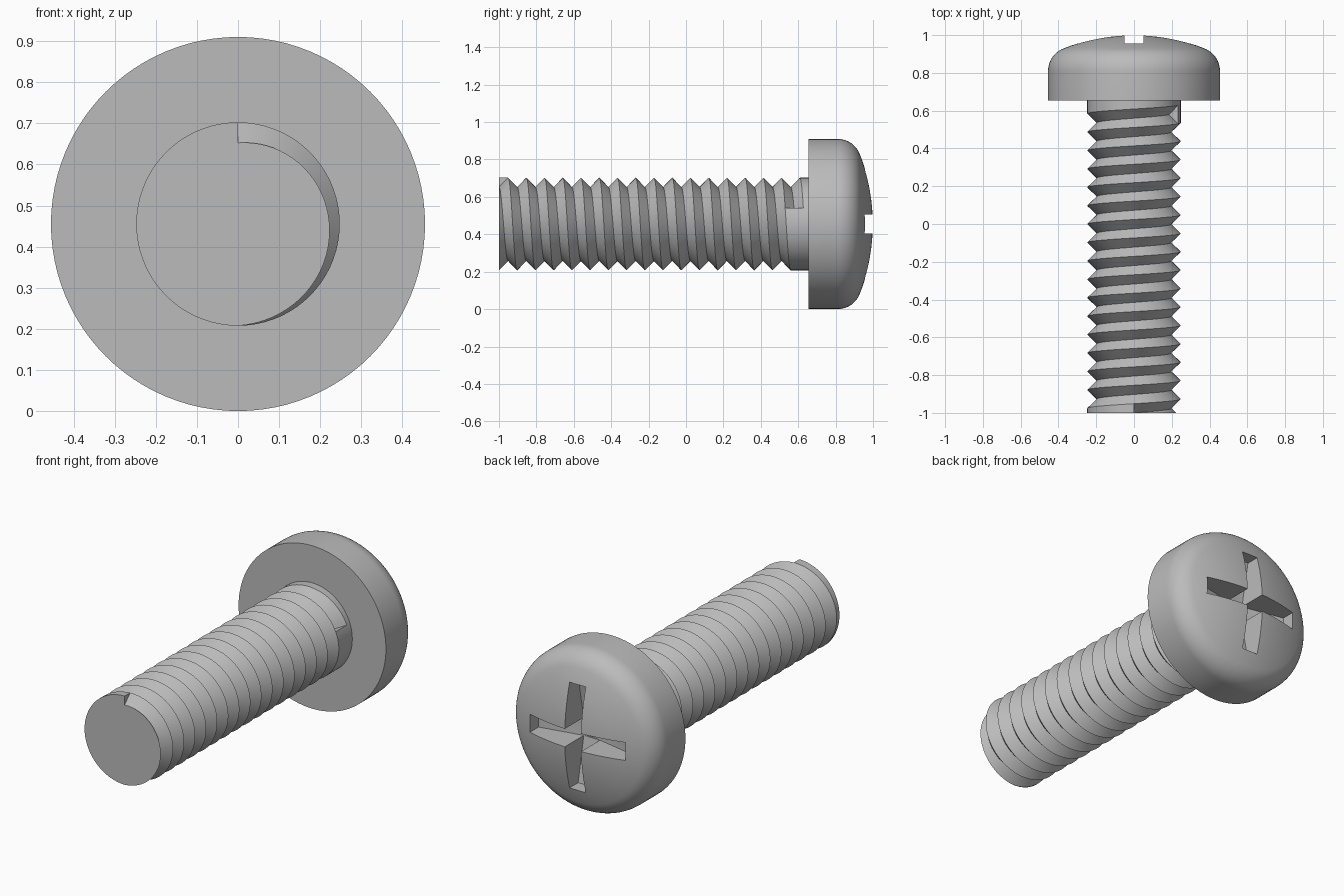
import bpy, bmesh
from math import sin, cos, pi, radians
from mathutils import Vector

if "Cube" in bpy.data.objects:
    bpy.data.objects.remove(bpy.data.objects["Cube"], do_unlink=True)

AXIS_Z = 0.455        # height of the screw axis
CREST, DEPTH = 0.2475, 0.05
PITCH = 0.0975
SEG = 72              # steps per thread turn
STEPS = 16 * SEG + 14 # the groove stops a fifth of a turn after 16 turns
TIP, SHAFT_END = -1.0, 0.68
HEAD_R, HEAD_BASE, FILLET = 0.455, 0.655, 0.128

steel = bpy.data.materials.new("grey steel")
steel.use_nodes = True
steel.diffuse_color = (0.5, 0.5, 0.5, 1)
steel.node_tree.nodes["Principled BSDF"].inputs["Base Color"].default_value = (0.5, 0.5, 0.5, 1)


def finish(bm, name):
    bmesh.ops.remove_doubles(bm, verts=bm.verts, dist=1e-5)
    bmesh.ops.recalc_face_normals(bm, faces=bm.faces)
    mesh = bpy.data.meshes.new(name)
    bm.to_mesh(mesh)
    bm.free()
    mesh.materials.append(steel)
    obj = bpy.data.objects.new(name, mesh)
    bpy.context.collection.objects.link(obj)
    return obj


def select_only(obj):
    bpy.ops.object.select_all(action='DESELECT')
    obj.select_set(True)
    bpy.context.view_layer.objects.active = obj


def smooth(obj):
    select_only(obj)
    bpy.ops.object.shade_smooth_by_angle(angle=radians(30))


# Threaded shaft: one V groove wound clockwise from the tip
bm = bmesh.new()


def point(k, y, r):
    a = 2 * pi * k / SEG
    return bm.verts.new((r * sin(a), y, AXIS_Z + r * cos(a)))


half = PITCH / 2
left, valley, right = [], [], []
for k in range(STEPS + 1):
    y = TIP + PITCH * k / SEG
    y_left = max(TIP, y - half)
    left.append(point(k, y_left, CREST - DEPTH * (1 - (y - y_left) / half)))
    valley.append(point(k, y, CREST - DEPTH))
    right.append(point(k, y + half, CREST))
for k in range(STEPS):
    bm.faces.new((left[k], left[k + 1], valley[k + 1], valley[k]))
    bm.faces.new((valley[k], valley[k + 1], right[k + 1], right[k]))

# Shaft tip: plain strip before the first crest, step and end disc
rim = [left[k] if k <= SEG // 2 else point(k, TIP, CREST) for k in range(SEG + 1)]
for k in range(SEG // 2, SEG):
    corners = [rim[k], rim[k + 1], left[k + 1], left[k]]
    bm.faces.new(list(dict.fromkeys(corners)))
bm.faces.new((rim[SEG], left[SEG], left[0]))
bm.faces.new(rim)

# Plain neck under the head, with the flat end of the groove
first = STEPS - SEG
neck = {k: point(k, SHAFT_END, CREST) for k in range(first, STEPS + 1)}
for k in range(first, STEPS):
    extra = [right[STEPS]] if k == first else []
    bm.faces.new([right[k]] + extra + [neck[k], neck[k + 1], right[k + 1]])
bm.faces.new((left[STEPS], valley[STEPS], right[STEPS]))
bm.faces.new([neck[k] for k in range(first, STEPS)])
smooth(finish(bm, "threaded_shaft"))

# Domed head: revolved profile with a rounded shoulder
profile = [(0, HEAD_BASE), (HEAD_R, HEAD_BASE)]
for i in range(11):
    a = radians(70) * i / 10
    profile.append((HEAD_R - FILLET + FILLET * cos(a), 0.81 + FILLET * sin(a)))
shoulder = profile[-1][0]
for i in range(9, -1, -1):
    r = shoulder * i / 10
    profile.append((r, 1 - 0.5 * r * r))
bm = bmesh.new()
ring = [bm.verts.new((r, y, AXIS_Z)) for r, y in profile]
edges = [bm.edges.new(pair) for pair in zip(ring, ring[1:])]
bmesh.ops.spin(bm, geom=ring + edges, cent=(0, 0, AXIS_Z), axis=(0, 1, 0),
               angle=2 * pi, steps=96)
head = finish(bm, "domed_head")

# Cross recess: two crossed slots, deepest in the middle
slot_side = [(-0.295, 1.1), (0.295, 1.1), (0.295, 0.88), (0, 0.82), (-0.295, 0.88)]
for upright in (False, True):
    bm = bmesh.new()
    verts = []
    for along, y in slot_side:
        p = (-0.05, y, AXIS_Z + along) if upright else (along, y, AXIS_Z - 0.05)
        verts.append(bm.verts.new(p))
    face = bm.faces.new(verts)
    grown = bmesh.ops.extrude_face_region(bm, geom=[face])["geom"]
    shift = Vector((0.1, 0, 0)) if upright else Vector((0, 0, 0.1))
    bmesh.ops.translate(bm, vec=shift,
                        verts=[v for v in grown if isinstance(v, bmesh.types.BMVert)])
    cutter = finish(bm, "slot_cutter")
    cutter.hide_render = True
    cut = head.modifiers.new("slot", 'BOOLEAN')
    cut.operation, cut.solver, cut.object = 'DIFFERENCE', 'EXACT', cutter
    select_only(head)
    bpy.ops.object.modifier_apply(modifier=cut.name)
    bpy.data.objects.remove(cutter, do_unlink=True)
smooth(head)
